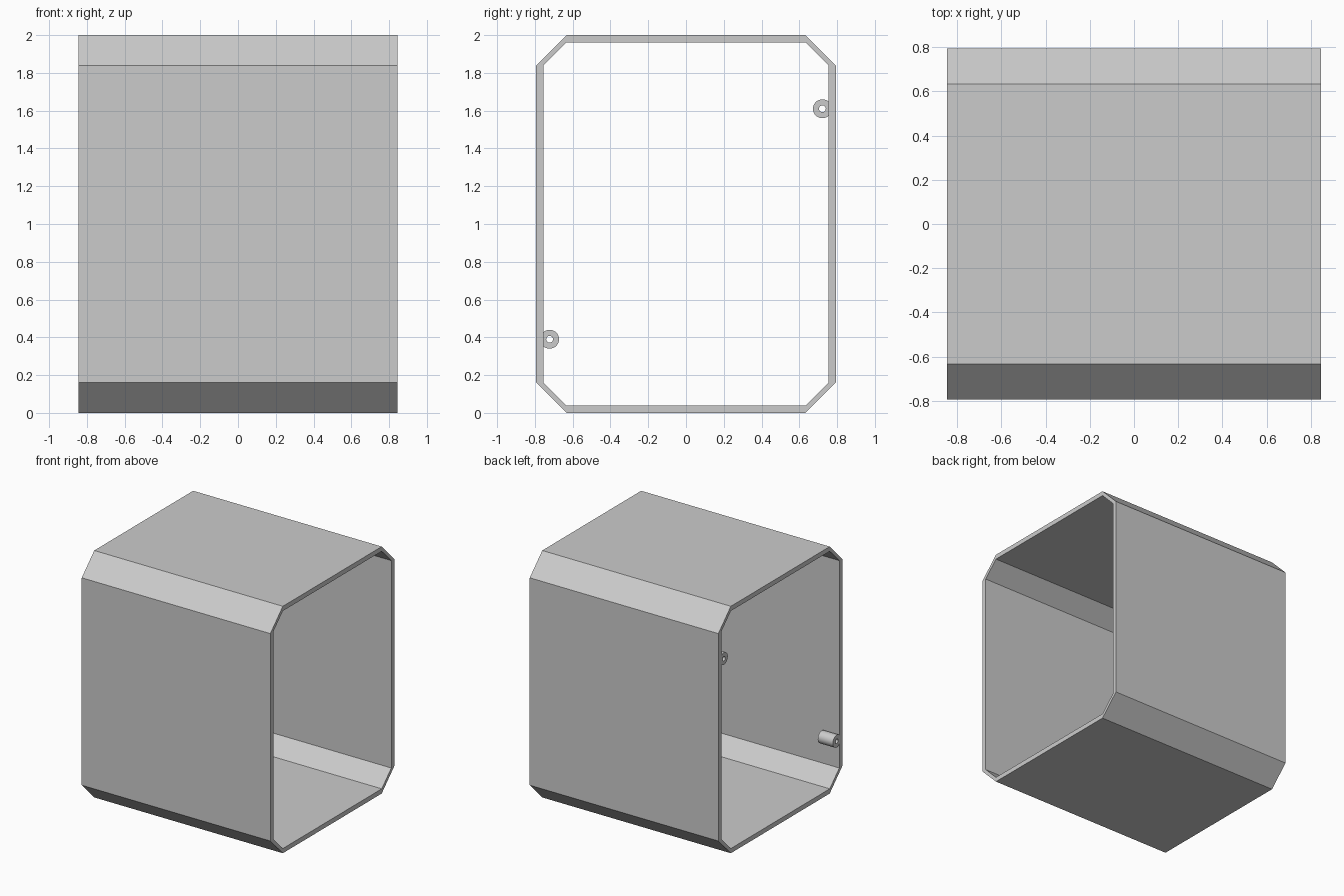
import bpy
import bmesh
from math import cos, sin, tau, radians

if "Cube" in bpy.data.objects:
    bpy.data.objects.remove(bpy.data.objects["Cube"], do_unlink=True)

HALF_X, HALF_Y, HEIGHT = 0.845, 0.793, 2.0
WALL, CHAMFER = 0.038, 0.16
BOSS_LENGTH, BOSS_RADIUS, HOLE_RADIUS = 0.135, 0.05, 0.018
BOSS_Y, BOSS_RISE = 0.722, 0.61

grey = bpy.data.materials.new("light grey")
grey.use_nodes = True
colour = (0.6, 0.6, 0.6, 1)
grey.diffuse_color = colour
grey.node_tree.nodes["Principled BSDF"].inputs["Base Color"].default_value = colour


def tube(name, outer, inner, x0, x1):
    """Hollow bar along x between two matching (y, z) outlines."""
    bm = bmesh.new()
    rings = [[bm.verts.new((x, y, z)) for y, z in loop]
             for x, loop in ((x0, outer), (x1, outer), (x1, inner), (x0, inner))]
    n = len(outer)
    for a, b in zip(rings, rings[1:] + rings[:1]):
        for i in range(n):
            j = (i + 1) % n
            bm.faces.new((a[i], a[j], b[j], b[i]))
    bmesh.ops.recalc_face_normals(bm, faces=bm.faces)
    mesh = bpy.data.meshes.new(name)
    bm.to_mesh(mesh)
    bm.free()
    mesh.materials.append(grey)
    obj = bpy.data.objects.new(name, mesh)
    bpy.context.collection.objects.link(obj)
    return obj


def octagon(inset):
    """Chamfered rectangle; the chamfer shrinks with the inset."""
    y, z = HALF_Y - inset, HEIGHT / 2 - inset
    c = CHAMFER - inset
    quarter = [(y, z - c), (y - c, z)]
    half = quarter + [(-a, b) for a, b in reversed(quarter)]
    return [(a, HEIGHT / 2 + b) for a, b in half + [(-a, -b) for a, b in half]]


def circle(radius, side, count=32):
    """Circle trimmed where it meets the inner face of the wall."""
    limit = HALF_Y - WALL
    points = [(min(BOSS_Y + radius * cos(tau * i / count), limit),
               BOSS_RISE + radius * sin(tau * i / count)) for i in range(count)]
    return [(side * y, HEIGHT / 2 + side * z) for y, z in points]


# Chamfered open sleeve
tube("sleeve", octagon(0), octagon(WALL), -HALF_X, HALF_X)

# Screw bosses on opposite walls at one open end
for name, side in (("back_screw_boss", 1), ("front_screw_boss", -1)):
    boss = tube(name, circle(BOSS_RADIUS, side), circle(HOLE_RADIUS, side),
                -HALF_X, BOSS_LENGTH - HALF_X)
    bpy.ops.object.select_all(action="DESELECT")
    boss.select_set(True)
    bpy.context.view_layer.objects.active = boss
    bpy.ops.object.shade_smooth_by_angle(angle=radians(30))
